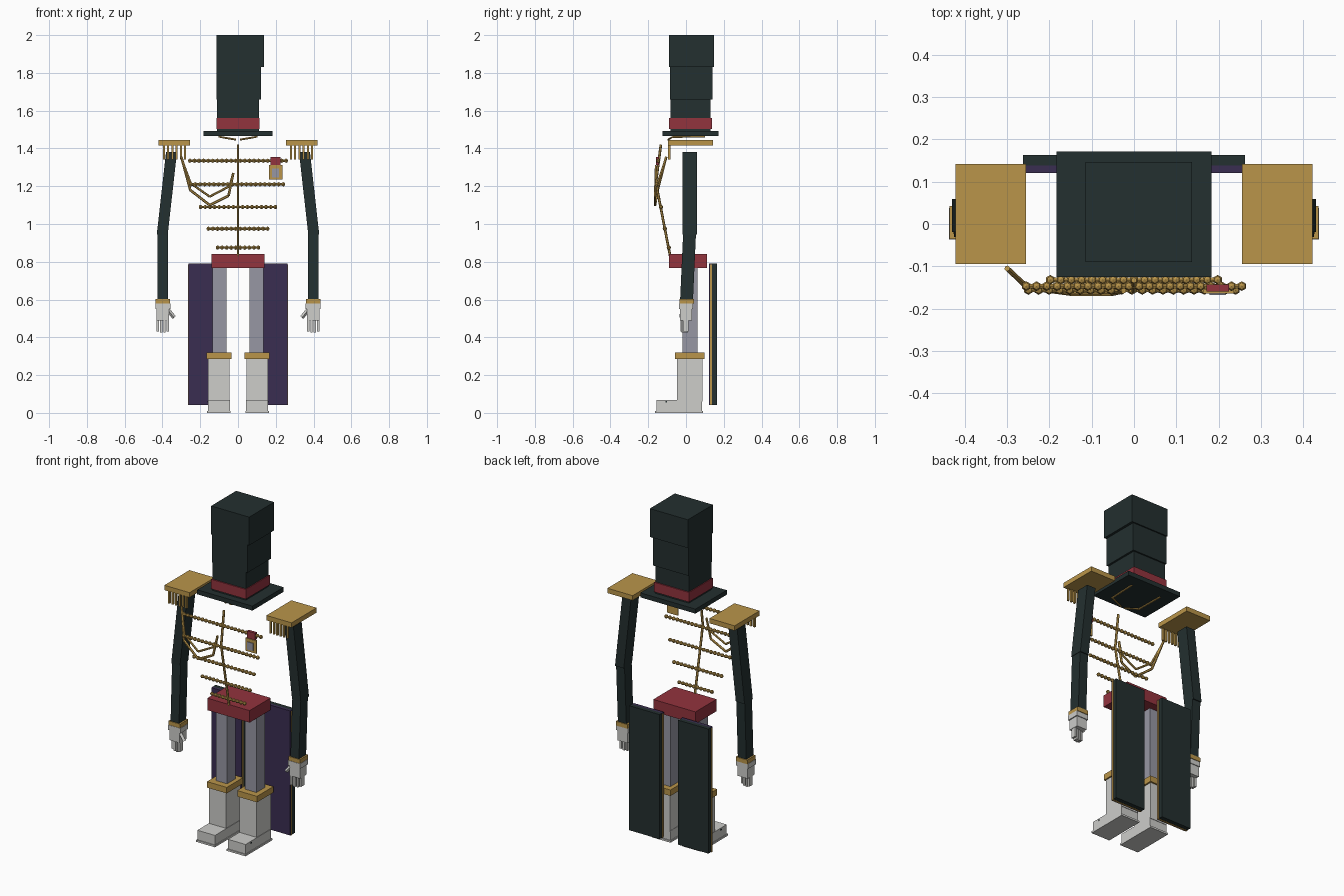
import bpy, bmesh
from mathutils import Vector, Matrix

cube = bpy.data.objects.get("Cube")
if cube:
    bpy.data.objects.remove(cube, do_unlink=True)


def material(name, r, g, b):
    m = bpy.data.materials.new(name)
    m.use_nodes = True
    m.diffuse_color = (r, g, b, 1)
    m.node_tree.nodes["Principled BSDF"].inputs["Base Color"].default_value = (r, g, b, 1)
    return m


DARK = material("dark green cloth", 0.017, 0.029, 0.029)
GOLD = material("gold", 0.49, 0.3, 0.068)
RED = material("red", 0.29, 0.033, 0.048)
PURPLE = material("purple lining", 0.042, 0.027, 0.083)
GREY = material("lilac grey", 0.31, 0.31, 0.37)
WHITE = material("off white", 0.61, 0.61, 0.59)


def finish(name, bm, mat):
    bmesh.ops.recalc_face_normals(bm, faces=bm.faces)
    me = bpy.data.meshes.new(name)
    bm.to_mesh(me)
    bm.free()
    me.materials.append(mat)
    ob = bpy.data.objects.new(name, me)
    bpy.context.collection.objects.link(ob)
    return ob


def add_box(bm, x, y, z):
    size = Matrix.Diagonal((x[1] - x[0], y[1] - y[0], z[1] - z[0], 1))
    mid = Matrix.Translation((sum(x) / 2, sum(y) / 2, sum(z) / 2))
    bmesh.ops.create_cube(bm, size=1, matrix=mid @ size)


def box(name, mat, x, y, z):
    bm = bmesh.new()
    add_box(bm, x, y, z)
    return finish(name, bm, mat)


def span(s, a, b):
    return tuple(sorted((s * a, s * b)))


def add_rod(bm, a, b, r, sides=6):
    a, b = Vector(a), Vector(b)
    d = b - a
    turn = d.to_track_quat('Z', 'Y').to_matrix().to_4x4()
    bmesh.ops.create_cone(bm, cap_ends=True, segments=sides, radius1=r, radius2=r,
                          depth=d.length, matrix=Matrix.Translation((a + b) / 2) @ turn)


def rope(name, points, r=0.007):
    bm = bmesh.new()
    for a, b in zip(points, points[1:]):
        add_rod(bm, a, b, r)
    return finish(name, bm, GOLD)


def limb(name, mat, low, high, half):
    """Slanted box between two centre points with level ends."""
    bm = bmesh.new()
    bmesh.ops.create_cube(bm, size=2)
    for v in bm.verts:
        c = high if v.co.z > 0 else low
        v.co = Vector((c[0] + v.co.x * half[0], c[1] + v.co.y * half[1], c[2]))
    return finish(name, bm, mat)


# Hat
box("hat_brim", DARK, (-0.183, 0.183), (-0.125, 0.172), (1.465, 1.492))
box("hat_lower", DARK, (-0.11, 0.11), (-0.083, 0.13), (1.49, 1.66))
box("hat_middle", DARK, (-0.114, 0.122), (-0.086, 0.139), (1.66, 1.83))
box("hat_upper", DARK, (-0.115, 0.137), (-0.09, 0.147), (1.83, 2.0))
box("hat_band", RED, (-0.115, 0.115), (-0.09, 0.137), (1.502, 1.56))

# Belt
box("belt", RED, (-0.14, 0.14), (-0.09, 0.11), (0.768, 0.84))

for s, side in ((1, "left"), (-1, "right")):
    # Epaulette and its front fringe
    box(side + "_epaulette", GOLD, span(s, 0.255, 0.422), (-0.095, 0.142), (1.415, 1.444))
    bm = bmesh.new()
    for i in range(6):
        x = 0.28 + i * 0.0225
        add_box(bm, span(s, x - 0.005, x + 0.005), (-0.095, -0.083), (1.342, 1.416))
    finish(side + "_fringe", bm, GOLD)

    # Sleeves and cuff
    limb(side + "_upper_sleeve", DARK, (s * 0.401, 0.02, 0.945), (s * 0.352, 0.02, 1.38), (0.029, 0.039))
    limb(side + "_lower_sleeve", DARK, (s * 0.398, 0.003, 0.6), (s * 0.399, 0.019, 0.953), (0.028, 0.034))
    box(side + "_cuff", GOLD, span(s, 0.36, 0.436), (-0.035, 0.042), (0.579, 0.604))

    # Glove
    bm = bmesh.new()
    add_box(bm, span(s, 0.357, 0.438), (-0.037, 0.038), (0.55, 0.58))
    add_box(bm, span(s, 0.365, 0.432), (-0.031, 0.033), (0.488, 0.552))
    for i in range(4):
        x = 0.372 + i * 0.0175
        add_box(bm, span(s, x - 0.006, x + 0.006), (-0.028 + i * 0.004, 0.002 + i * 0.004),
                (0.425 if i in (1, 2) else 0.432, 0.49))
    add_rod(bm, (s * 0.37, -0.02, 0.545), (s * 0.338, -0.024, 0.505), 0.011, 4)
    finish(side + "_glove", bm, WHITE)

    # Leg, boot and boot cuff
    box(side + "_leg", GREY, span(s, 0.06, 0.135), (-0.018, 0.062), (0.3, 0.77))
    box(side + "_boot_cuff", GOLD, span(s, 0.035, 0.166), (-0.057, 0.098), (0.284, 0.32))
    box(side + "_boot_shaft", WHITE, span(s, 0.045, 0.158), (-0.048, 0.088), (0.06, 0.285))
    box(side + "_boot_foot", WHITE, span(s, 0.043, 0.16), (-0.157, 0.085), (0.01, 0.068))
    box(side + "_boot_sole", WHITE, span(s, 0.039, 0.164), (-0.163, 0.091), (0, 0.011))
    box(side + "_boot_button", DARK, span(s, 0.157, 0.162), (-0.108, -0.1), (0.054, 0.062))

    # Layered coat tail
    box(side + "_tail_lining", PURPLE, span(s, 0.062, 0.262), (0.121, 0.138), (0.043, 0.79))
    box(side + "_tail_trim", GOLD, span(s, 0.06, 0.264), (0.128, 0.137), (0.041, 0.785))
    box(side + "_tail_outer", DARK, span(s, 0.062, 0.263), (0.138, 0.163), (0.043, 0.79))

    # Collar piping
    rope(side + "_collar_piping", [(s * 0.1, 0.1, 1.463), (s * 0.095, -0.07, 1.461),
                                   (s * 0.012, -0.095, 1.447)], 0.005)

# Beaded chest braids: height, depth, left end, right end
for z, y, right, left in ((1.335, -0.147, -0.255, 0.255), (1.21, -0.156, -0.25, 0.24),
                          (1.09, -0.132, -0.198, 0.198), (0.975, -0.112, -0.157, 0.157),
                          (0.875, -0.091, -0.108, 0.108)):
    bm = bmesh.new()
    add_rod(bm, (right, y, z), (left, y, z), 0.006)
    count = round((left - right) / 0.024)
    for i in range(count + 1):
        x = right + (left - right) * i / count
        bmesh.ops.create_uvsphere(bm, u_segments=6, v_segments=4, radius=0.0115,
                                  matrix=Matrix.Translation((x, y, z)))
    finish("chest_braid", bm, GOLD)

# Front seam and shoulder cords
rope("front_seam", [(0, -0.133, 1.42), (0, -0.158, 1.23), (0, -0.15, 1.17), (0, -0.08, 0.81)])
rope("shoulder_cord", [(-0.3, -0.105, 1.355), (-0.253, -0.15, 1.18), (-0.15, -0.164, 1.1),
                       (-0.05, -0.164, 1.15), (-0.025, -0.158, 1.27)])
rope("inner_cord", [(-0.3, -0.105, 1.35), (-0.25, -0.15, 1.215), (-0.15, -0.163, 1.145),
                    (-0.045, -0.16, 1.2), (-0.025, -0.156, 1.27)], 0.006)

# Medal
box("medal_ribbon", RED, (0.172, 0.225), (-0.16, -0.143), (1.312, 1.354))
box("medal_frame", GOLD, (0.163, 0.236), (-0.164, -0.155), (1.235, 1.312))
box("medal_face", GREY, (0.179, 0.217), (-0.168, -0.162), (1.247, 1.293))
